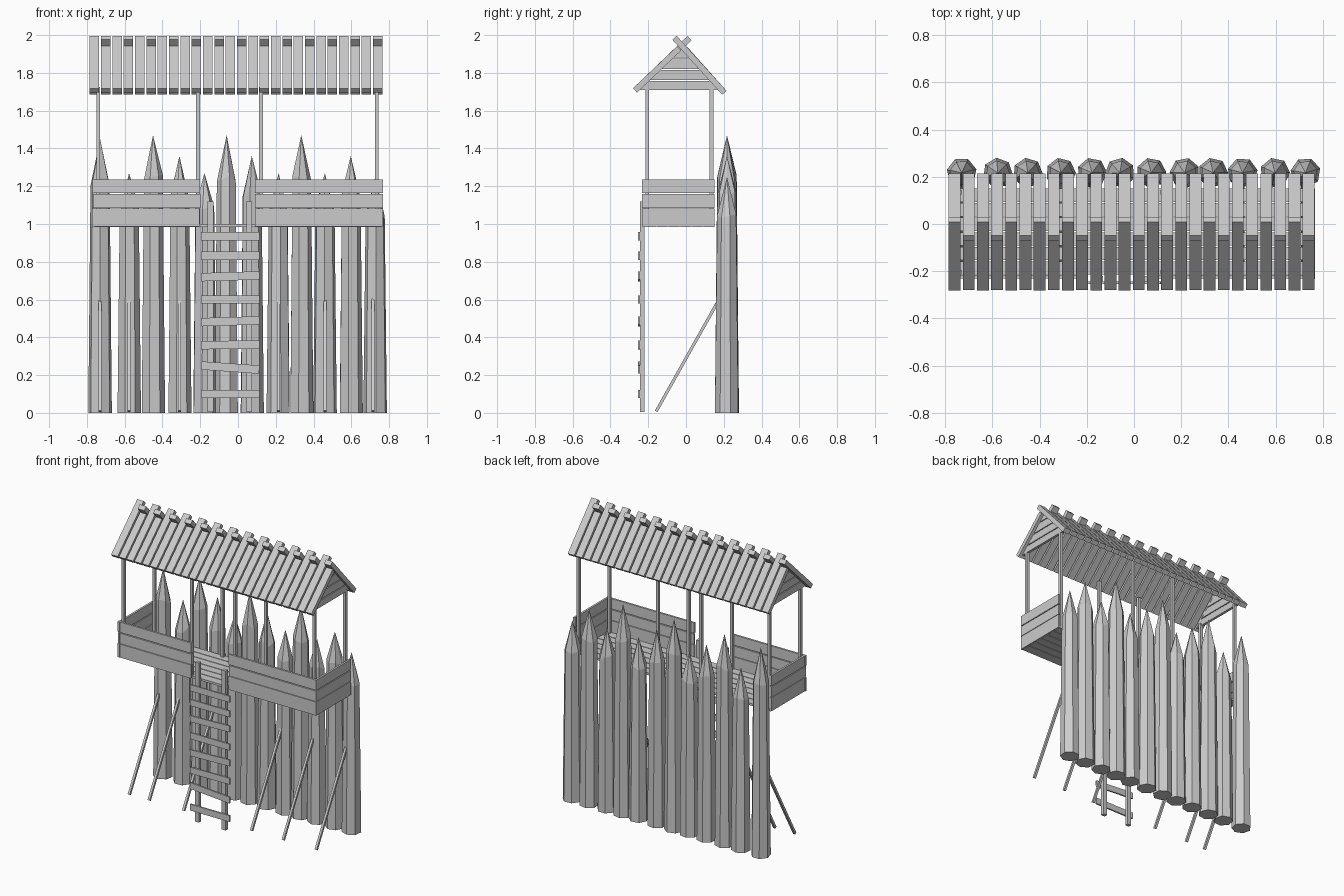
import bpy, bmesh, math, random
from mathutils import Vector, Matrix

if "Cube" in bpy.data.objects:
    bpy.data.objects.remove(bpy.data.objects["Cube"])

random.seed(4)


def make_object(name, bm):
    bmesh.ops.recalc_face_normals(bm, faces=bm.faces)
    mesh = bpy.data.meshes.new(name)
    bm.to_mesh(mesh)
    bm.free()
    obj = bpy.data.objects.new(name, mesh)
    bpy.context.collection.objects.link(obj)
    return obj


def add_box(bm, lo, hi, tilt=0.0, axis='Y'):
    """Box between two corners, tilted about its own centre."""
    lo, hi = Vector(lo), Vector(hi)
    m = (Matrix.Translation((lo + hi) / 2) @ Matrix.Rotation(tilt, 4, axis)
         @ Matrix.Diagonal((*(hi - lo), 1)))
    bmesh.ops.create_cube(bm, size=1, matrix=m)


def add_beam(bm, x, start, end, width, thick):
    """Bar lying in a y-z plane between two (y, z) points."""
    a, b = Vector((x, *start)), Vector((x, *end))
    d = b - a
    m = (Matrix.Translation((a + b) / 2)
         @ Matrix.Rotation(math.atan2(d.z, d.y), 4, 'X')
         @ Matrix.Diagonal((width, d.length, thick, 1)))
    bmesh.ops.create_cube(bm, size=1, matrix=m)


def add_prism(bm, profile, x0, x1):
    """Extrude a (y, z) profile along x."""
    face = bm.faces.new([bm.verts.new((x0, y, z)) for y, z in profile])
    ext = bmesh.ops.extrude_face_region(bm, geom=[face], use_keep_orig=True)
    verts = [g for g in ext['geom'] if isinstance(g, bmesh.types.BMVert)]
    bmesh.ops.translate(bm, verts=verts, vec=(x1 - x0, 0, 0))


# Sharpened palisade logs: (x, height)
logs = [(-0.73, 1.45), (-0.577, 1.27), (-0.45, 1.47), (-0.31, 1.36),
        (-0.178, 1.27), (-0.06, 1.47), (0.073, 1.36), (0.215, 1.27),
        (0.335, 1.47), (0.46, 1.27), (0.597, 1.36), (0.727, 1.25)]
SIDES = 7
for n, (x, h) in enumerate(logs):
    bm = bmesh.new()
    spin = random.uniform(0, 1)
    rings = []
    for z, r in ((0, 0.064), (h * 0.845, 0.052)):
        ring = []
        for i in range(SIDES):
            a = spin + i * math.tau / SIDES
            dz = random.uniform(-0.025, 0.025) if z else 0
            ring.append(bm.verts.new((x + r * math.cos(a), 0.217 + r * math.sin(a), z + dz)))
        rings.append(ring)
    tip = bm.verts.new((x, 0.217, h))
    bm.faces.new(rings[0])
    for i in range(SIDES):
        j = (i + 1) % SIDES
        bm.faces.new((rings[0][i], rings[0][j], rings[1][j], rings[1][i]))
        bm.faces.new((rings[1][i], rings[1][j], tip))
    make_object(f"palisade_log_{n + 1}", bm)

# Diagonal struts propping the logs
bm = bmesh.new()
for x in (-0.73, -0.577, -0.31, 0.215, 0.46, 0.715):
    add_beam(bm, x, (-0.158, 0.008), (0.175, 0.60), 0.016, 0.016)
make_object("palisade_struts", bm)

# Walkway floor boards
bm = bmesh.new()
boards, y0, y1 = 6, -0.215, 0.155
pitch = (y1 - y0) / boards
for i in range(boards):
    y = y0 + i * pitch
    add_box(bm, (-0.76, y, 0.985), (0.76, y + pitch - 0.005, 1.0))
make_object("walkway_floor", bm)

# Parapet planks on the front (either side of the ladder gap) and the ends
rows = ((0.988, 1.082), (1.086, 1.158), (1.164, 1.236))
bm = bmesh.new()
for z0, z1 in rows:
    for x0, x1 in ((-0.768, -0.2), (0.092, 0.768)):
        j = random.uniform(-0.004, 0.004)
        add_box(bm, (x0 + j, -0.23, z0), (x1 + j, -0.216, z1))
make_object("front_parapet", bm)
bm = bmesh.new()
for z0, z1 in rows:
    for s in (-1, 1):
        add_box(bm, (s * 0.76 - 0.007, -0.232, z0), (s * 0.76 + 0.007, 0.15, z1))
make_object("end_parapets", bm)

# Roof posts
bm = bmesh.new()
for x in (-0.74, -0.212, 0.122, 0.735):
    for y in (-0.205, 0.135):
        add_box(bm, (x - 0.01, y - 0.01, 0.99), (x + 0.01, y + 0.01, 1.725))
make_object("roof_posts", bm)

# Roof slats: the two slopes alternately cross over each other at the ridge
ridge_y, ridge_z = -0.021, 1.945
bm_f, bm_b = bmesh.new(), bmesh.new()
for i in range(26):
    x = -0.76 + i * 0.06
    front_end = (0.019, 1.984) if i % 2 == 0 else (ridge_y - 0.015, ridge_z - 0.015)
    back_end = (-0.061, 1.986) if i % 2 else (ridge_y + 0.015, ridge_z - 0.016)
    add_beam(bm_f, x, (-0.27, 1.707), front_end, 0.05, 0.031)
    add_beam(bm_b, x, (0.203, 1.695), back_end, 0.05, 0.031)
make_object("front_roof_slats", bm_f)
make_object("back_roof_slats", bm_b)

# Gable planks, stacked and trimmed to the roof slope
def gable_edge(z):
    t = (z - 1.71) / (1.935 - 1.71)
    return -0.25 + t * (ridge_y + 0.25), 0.19 + t * (ridge_y - 0.19)


bm = bmesh.new()
for x in (-0.745, 0.735):
    for z0, z1 in ((1.71, 1.757), (1.763, 1.815), (1.821, 1.875), (1.881, 1.925)):
        (a, b), (c, d) = gable_edge(z0), gable_edge(z1)
        add_prism(bm, ((a, z0), (b, z0), (d, z1), (c, z1)), x - 0.009, x + 0.009)
make_object("gable_planks", bm)

# Ladder rails and slightly crooked rungs
bm = bmesh.new()
for x in (-0.146, 0.06):
    add_box(bm, (x - 0.015, -0.244, 0.005), (x + 0.015, -0.22, 1.12))
make_object("ladder_rails", bm)
bm = bmesh.new()
tilts = (0, 0.07, -0.01, -0.03, 0.0, -0.03, 0.0, 0.0)
for z, t in zip((0.1, 0.24, 0.36, 0.485, 0.6, 0.723, 0.832, 0.935), tilts):
    add_box(bm, (-0.195, -0.254, z - 0.022), (0.113, -0.243, z + 0.022), t)
make_object("ladder_rungs", bm)
